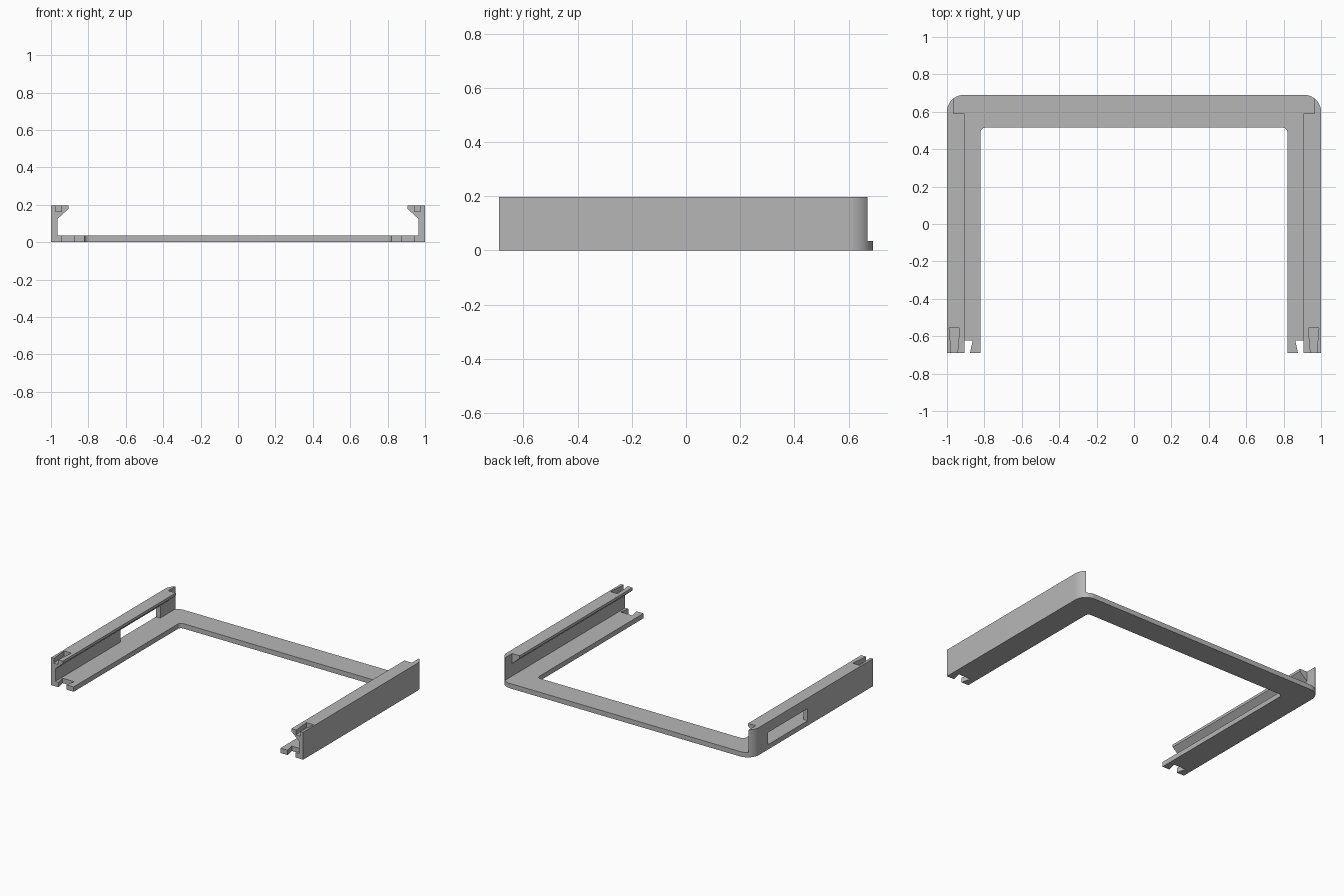
import bpy, bmesh, math
from mathutils import Vector

cube = bpy.data.objects.get("Cube")
if cube:
    bpy.data.objects.remove(cube, do_unlink=True)

grey = bpy.data.materials.new("plain grey")
grey.use_nodes = True
grey.diffuse_color = (0.47, 0.47, 0.47, 1)
grey.node_tree.nodes["Principled BSDF"].inputs["Base Color"].default_value = grey.diffuse_color

FRONT, BACK = -0.69, 0.69
BASE_TOP, TOP = 0.035, 0.197
WALL_IN, LIP_IN, LEG_IN = 0.966, 0.906, 0.82
RADIUS = 0.09


def prism(name, outline, lo, hi, axis="z"):
    """Extrude a closed outline: (x, y) along z, or (x, z) along y."""
    place = (lambda p, t: (p[0], p[1], t)) if axis == "z" else (lambda p, t: (p[0], t, p[1]))
    bm = bmesh.new()
    face = bm.faces.new([bm.verts.new(place(p, lo)) for p in outline])
    ext = bmesh.ops.extrude_face_region(bm, geom=[face])
    move = Vector(place((0, 0), hi - lo))
    bmesh.ops.translate(bm, vec=move, verts=[v for v in ext["geom"] if isinstance(v, bmesh.types.BMVert)])
    bmesh.ops.recalc_face_normals(bm, faces=bm.faces)
    mesh = bpy.data.meshes.new(name)
    bm.to_mesh(mesh)
    bm.free()
    mesh.materials.append(grey)
    obj = bpy.data.objects.new(name, mesh)
    bpy.context.collection.objects.link(obj)
    return obj


def combine(obj, other, operation):
    """Apply a boolean and remove the helper solid."""
    mod = obj.modifiers.new("cut", "BOOLEAN")
    mod.operation, mod.object, mod.solver = operation, other, "EXACT"
    graph = bpy.context.evaluated_depsgraph_get()
    mesh = bpy.data.meshes.new_from_object(obj.evaluated_get(graph))
    obj.modifiers.clear()
    obj.data = mesh
    bpy.data.objects.remove(other, do_unlink=True)


def arc(cx, cy, r, start, end, steps):
    angles = [math.radians(start + (end - start) * i / steps) for i in range(steps + 1)]
    return [(cx + r * math.cos(a), cy + r * math.sin(a)) for a in angles]


def flip(points, side):
    return [(side * x, y) for x, y in points]


# U-shaped base frame with rounded corners and dovetail notches in the leg ends
corner = (1 - RADIUS, BACK - RADIUS)
half = arc(LEG_IN - 0.025, 0.49, 0.025, 90, 0, 6)
half += [(LEG_IN, FRONT), (0.877, FRONT), (0.862, -0.622), (0.955, -0.622), (0.94, FRONT), (1, FRONT)]
half += arc(*corner, RADIUS, 0, 90, 14)
frame = prism("base_frame", half + flip(half, -1)[::-1], 0, BASE_TOP)
parts = [frame]

# Side walls with overhanging lips
for side, label in ((1, "left"), (-1, "right")):
    end_angle = math.degrees(math.acos((WALL_IN - corner[0]) / RADIUS))
    plan = [(WALL_IN, FRONT), (1, FRONT)] + arc(*corner, RADIUS, 0, end_angle, 10)
    wall = prism(label + "_side_wall", flip(plan, side), BASE_TOP, TOP)

    lip = [(0.985, TOP), (LIP_IN, TOP), (LIP_IN, 0.178), (WALL_IN, 0.125), (0.985, 0.125)]
    combine(wall, prism("lip", flip(lip, side), FRONT, 0.59, "y"), "UNION")

    # Tapered slot in the top of the front end
    slot = [(0.945, -0.7), (0.976, -0.7), (0.988, -0.557), (0.932, -0.557)]
    combine(wall, prism("slot", flip(slot, side), 0.163, 0.22), "DIFFERENCE")

    # Opening through one wall only
    if side < 0:
        opening = [(-1.1, 0.02), (-0.95, 0.02), (-0.95, 0.122), (-1.1, 0.122)]
        combine(wall, prism("opening", opening, 0.05, 0.5, "y"), "DIFFERENCE")
    parts.append(wall)

# Smooth the rounded corners, keep every other edge crisp
bpy.ops.object.select_all(action="DESELECT")
for part in parts:
    part.select_set(True)
bpy.context.view_layer.objects.active = frame
bpy.ops.object.shade_smooth_by_angle(angle=math.radians(30))
